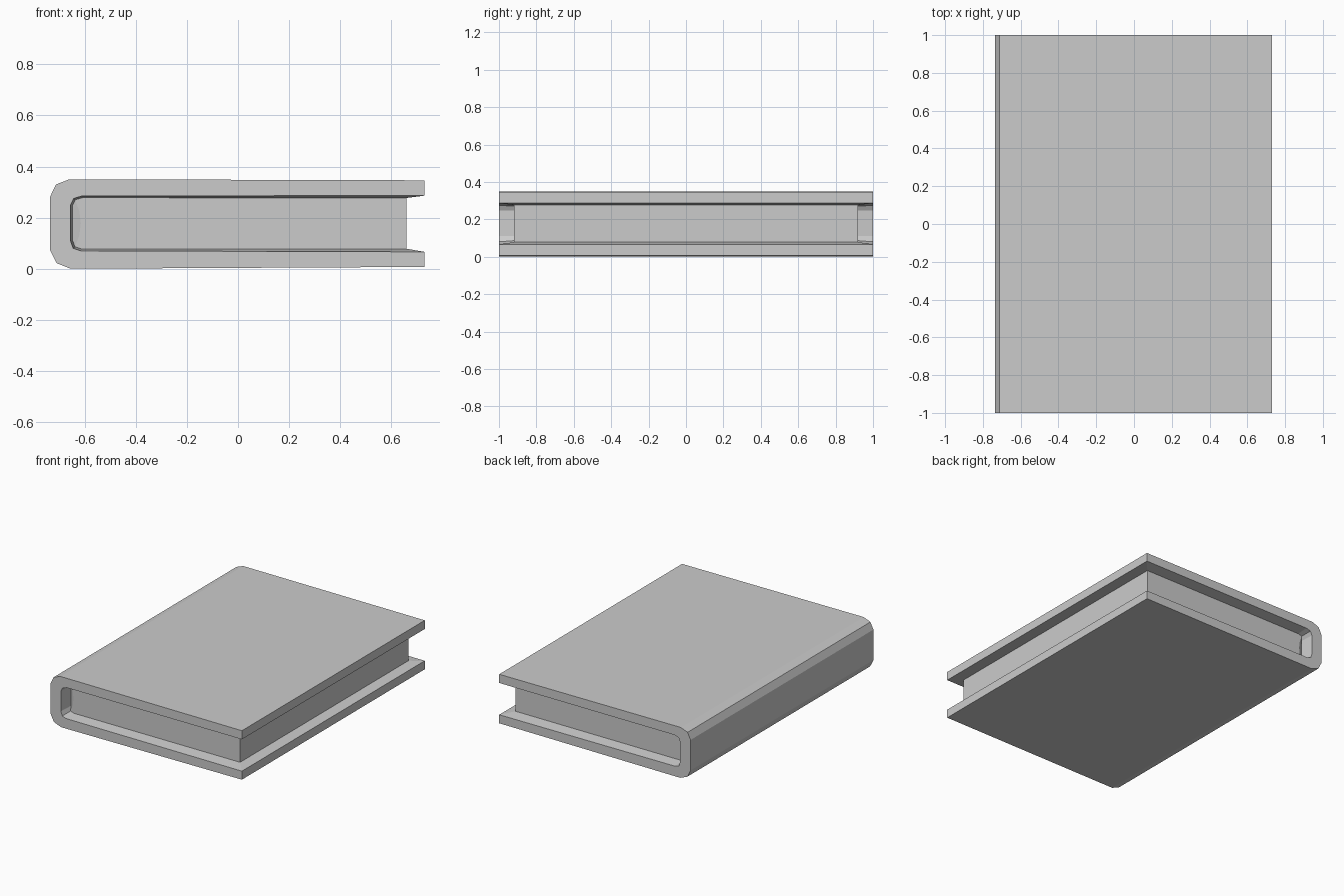
import bpy, bmesh

if "Cube" in bpy.data.objects:
    bpy.data.objects.remove(bpy.data.objects["Cube"])

# Profiles in (x, z), running from lower fore-edge round the spine to upper fore-edge
OUTER = [(0.73, 0.007), (-0.655, 0.0), (-0.71, 0.022), (-0.735, 0.072),
         (-0.735, 0.283), (-0.712, 0.33), (-0.66, 0.35), (0.73, 0.346)]
INNER = [(0.73, 0.066), (-0.615, 0.07), (-0.645, 0.08), (-0.656, 0.11),
         (-0.656, 0.248), (-0.643, 0.275), (-0.61, 0.285), (0.73, 0.286)]
DEEP = [(0.66, 0.078), (-0.612, 0.077), (-0.638, 0.086), (-0.648, 0.112),
        (-0.648, 0.246), (-0.637, 0.27), (-0.608, 0.278), (0.66, 0.277)]
CURVE = [(-0.621, 0.225), (-0.615, 0.178), (-0.621, 0.13)]
N = len(OUTER)


def ring(bm, pts, y):
    return [bm.verts.new((x, y, z)) for x, z in pts]


def strip(bm, a, b):
    for i in range(len(a) - 1):
        bm.faces.new((a[i], a[i + 1], b[i + 1], b[i]))


def finish(bm, name):
    bmesh.ops.recalc_face_normals(bm, faces=bm.faces[:])
    me = bpy.data.meshes.new(name)
    bm.to_mesh(me)
    bm.free()
    ob = bpy.data.objects.new(name, me)
    bpy.context.collection.objects.link(ob)
    return ob


# Cover and pages share one shell so the rim closes onto the page block
bm = bmesh.new()
of, ob_ = ring(bm, OUTER, -1), ring(bm, OUTER, 1)
nf, nb = ring(bm, INNER, -1), ring(bm, INNER, 1)
df, db = ring(bm, DEEP, -0.92), ring(bm, DEEP, 0.92)
strip(bm, of, ob_)                      # outside of boards and spine
for o, n, d in ((of, nf, df), (ob_, nb, db)):
    strip(bm, o, n)                     # head and tail edges of the cover
    strip(bm, n, d)                     # sloping inner lip
for k in (0, N - 1):
    bm.faces.new((of[k], ob_[k], nb[k], nf[k]))   # fore-edge of each board
    bm.faces.new((nf[k], nb[k], db[k], df[k]))    # lip along the fore-edge

# Page block: fore-edge, ends and the hollow beside the spine
bm.faces.new((df[0], db[0], db[-1], df[-1]))
for d, y in ((df, -0.92), (db, 0.92)):
    c = ring(bm, CURVE, y)
    bm.faces.new([d[0], d[1], d[2]] + c[::-1] + [d[5], d[6], d[7]])
    bm.faces.new([d[2], d[3], d[4], d[5]] + c)
    for v in (d[3], d[4]):
        v.co.y *= 0.98
finish(bm, "book")
